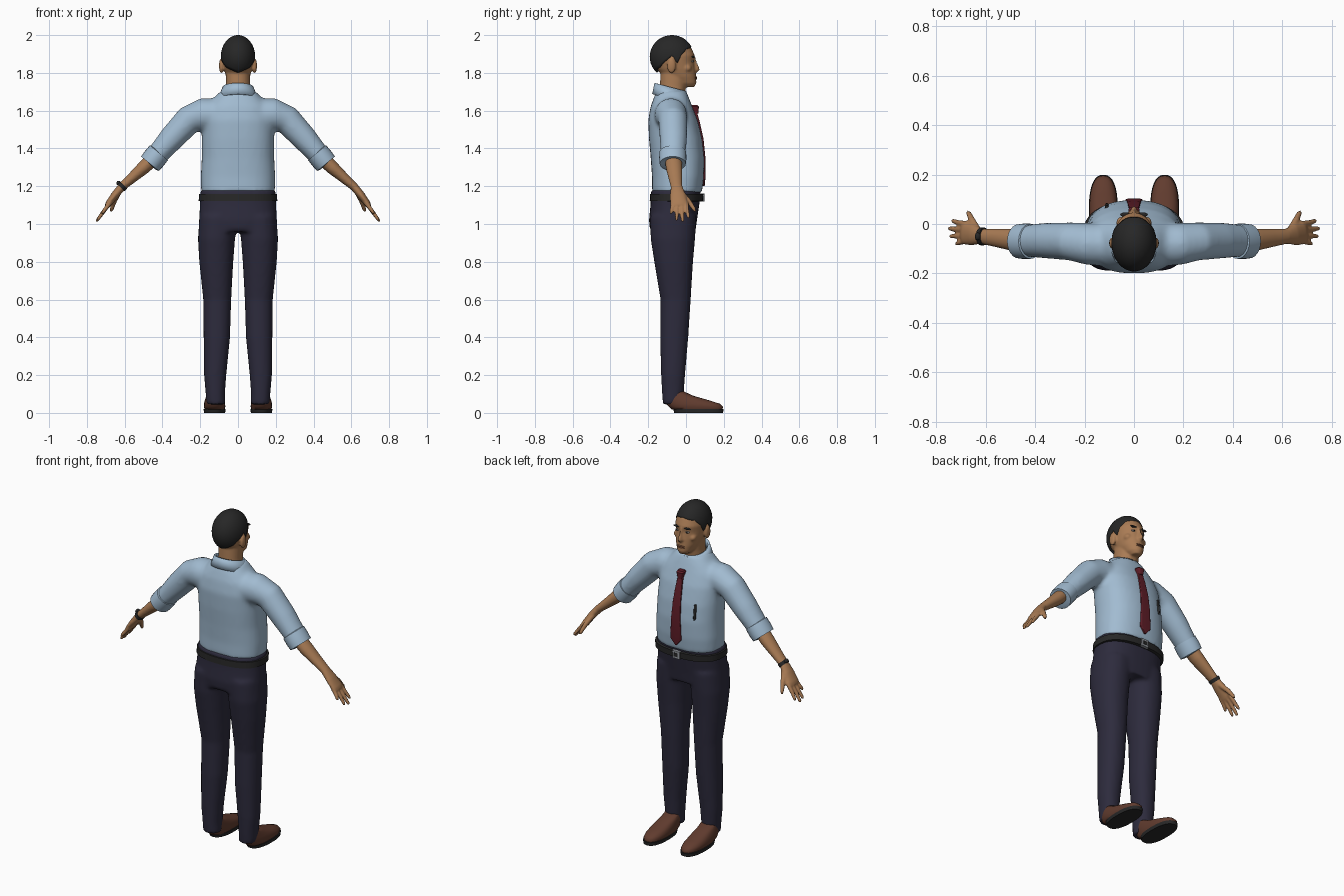
import bpy, bmesh, math
from mathutils import Vector

cube = bpy.data.objects.get("Cube")
if cube:
    bpy.data.objects.remove(cube, do_unlink=True)


def material(name, r, g, b):
    mat = bpy.data.materials.new(name)
    mat.use_nodes = True
    mat.diffuse_color = (r, g, b, 1)
    bsdf = next(n for n in mat.node_tree.nodes if n.type == 'BSDF_PRINCIPLED')
    bsdf.inputs["Base Color"].default_value = (r, g, b, 1)
    bsdf.inputs["Roughness"].default_value = 0.7
    return mat


SHIRT = material("light blue cotton", 0.36, 0.50, 0.64)
TROUSER = material("dark navy cloth", 0.026, 0.024, 0.046)
SKIN = material("tan skin", 0.40, 0.20, 0.09)
BLACK = material("near black", 0.02, 0.02, 0.02)
LEATHER = material("brown leather", 0.12, 0.045, 0.028)
TIE = material("dark red silk", 0.11, 0.012, 0.02)
METAL = material("grey metal", 0.3, 0.32, 0.35)
LIP = material("muted lip", 0.24, 0.095, 0.05)
EYE = material("eye white", 0.6, 0.55, 0.5)


def skin_rings(bm, rings):
    """Bridge equal rings of points and cap both ends."""
    loops = [[bm.verts.new(p) for p in ring] for ring in rings]
    n = len(loops[0])
    for a, b in zip(loops, loops[1:]):
        for i in range(n):
            j = (i + 1) % n
            bm.faces.new((a[i], a[j], b[j], b[i]))
    bm.faces.new(loops[0])
    bm.faces.new(loops[-1])


def stack(bm, rows, side=1, power=2.2, n=32):
    """Horizontal sections: height, half width, back y, front y, centre x."""
    rings = []
    for z, half, back, front, *cx in rows:
        x0, ring = (cx[0] if cx else 0), []
        for i in range(n):
            c, s = math.cos(math.tau * i / n), math.sin(math.tau * i / n)
            x = half * math.copysign(abs(c) ** (2 / power), c)
            y = (front - back) / 2 * math.copysign(abs(s) ** (2 / power), s)
            ring.append((side * (x0 + x), (front + back) / 2 + y, z))
        rings.append(ring)
    skin_rings(bm, rings)


def tube(bm, rows, side=1, n=16):
    """Sections along a path: x, y, z, breadth in y, thickness across."""
    pts = [Vector(r[:3]) for r in rows]
    rings = []
    for i, row in enumerate(rows):
        t = (pts[min(i + 1, len(pts) - 1)] - pts[max(i - 1, 0)]).normalized()
        u = Vector((0, 1, 0))
        u = (u - t * u.dot(t)).normalized()
        v = t.cross(u)
        ring = []
        for k in range(n):
            a = math.tau * k / n
            p = pts[i] + u * math.cos(a) * row[3] + v * math.sin(a) * row[4]
            ring.append((side * p.x, p.y, p.z))
        rings.append(ring)
    skin_rings(bm, rings)


def ball(bm, centre, size):
    made = bmesh.ops.create_uvsphere(bm, u_segments=16, v_segments=10, radius=1)
    for v in made["verts"]:
        v.co = Vector(centre) + Vector(a * b for a, b in zip(v.co, size))


def finish(name, bm, mat, voxel=0, smooth=4, solid=0, angle=40):
    bmesh.ops.recalc_face_normals(bm, faces=bm.faces)
    mesh = bpy.data.meshes.new(name)
    bm.to_mesh(mesh)
    bm.free()
    mesh.materials.append(mat)
    obj = bpy.data.objects.new(name, mesh)
    bpy.context.collection.objects.link(obj)
    bpy.ops.object.select_all(action='DESELECT')
    obj.select_set(True)
    bpy.context.view_layer.objects.active = obj
    if solid:
        mod = obj.modifiers.new("Thickness", 'SOLIDIFY')
        mod.thickness, mod.offset = solid, -1
    if voxel:
        mod = obj.modifiers.new("Blend", 'REMESH')
        mod.mode, mod.voxel_size, mod.use_smooth_shade = 'VOXEL', voxel, True
        mod = obj.modifiers.new("Soften", 'SMOOTH')
        mod.factor, mod.iterations = 0.5, smooth
    else:
        bpy.ops.object.shade_smooth_by_angle(angle=math.radians(angle))
    return obj


SIDES = (-1, 1)

# Shirt: body and sleeves blended together
bm = bmesh.new()
stack(bm, [(1.165, .195, -.18, .085), (1.25, .197, -.18, .095), (1.35, .192, -.187, .097),
           (1.45, .192, -.196, .086), (1.55, .19, -.2, .062), (1.62, .17, -.188, .034),
           (1.665, .13, -.172, .017), (1.705, .09, -.155, 0)], power=2.4)
for s in SIDES:
    tube(bm, [(.08, -.085, 1.575, .09, .09), (.19, -.08, 1.58, .085, .086), (.26, -.07, 1.552, .077, .076),
              (.35, -.067, 1.455, .073, .068), (.44, -.068, 1.352, .064, .055)], s, 24)
finish("shirt", bm, SHIRT, .013, 5)

# Rolled sleeve cuffs
bm = bmesh.new()
for s in SIDES:
    tube(bm, [(.418, -.07, 1.378, .06, .052), (.419, -.07, 1.377, .071, .062), (.445, -.07, 1.345, .072, .063),
              (.466, -.07, 1.319, .069, .061), (.467, -.07, 1.318, .05, .042)], s, 24)
finish("sleeve_cuffs", bm, SHIRT)

# Shirt collar: a folded band open at the front with two points
bm = bmesh.new()
rows, count, gap = [], 40, .1
for i in range(count + 1):
    a = gap + (math.tau - 2 * gap) * i / count
    near = max(0, 1 - min(a, math.tau - a) / .75)
    sx, sy = math.sin(a), math.cos(a)
    top = Vector((.082 * sx, -.083 + .084 * sy, 1.725 - .022 * sy))
    low = Vector((.107 * sx, -.079 + (.1 + .012 * near) * sy, 1.66 - .028 * sy - .03 * near))
    low.x += math.copysign(.028 * near, sx)
    rows.append([bm.verts.new(top.lerp(low, t)) for t in (0, .5, 1)])
for a, b in zip(rows, rows[1:]):
    for k in range(2):
        bm.faces.new((a[k], b[k], b[k + 1], a[k + 1]))
finish("collar", bm, SHIRT, solid=.012)

# Trousers: hips and legs blended together
bm = bmesh.new()
stack(bm, [(1.18, .2, -.185, .082), (1.1, .202, -.188, .07), (1.02, .206, -.196, .058),
           (.96, .205, -.19, .05)], power=2.4)
for s in SIDES:
    stack(bm, [(1.04, .105, -.19, .055, .1), (.92, .098, -.187, .048, .114), (.8, .09, -.168, .037, .115),
               (.6, .074, -.135, .025, .11), (.4, .07, -.137, .012, .112), (.2, .059, -.132, -.005, .121),
               (.1, .051, -.127, -.012, .12), (.045, .049, -.122, -.03, .118)], s)
finish("trousers", bm, TROUSER, .012, 4)

# Belt with buckle
bm = bmesh.new()
stack(bm, [(1.12, .2, -.184, .08), (1.122, .208, -.192, .09), (1.158, .207, -.19, .092),
           (1.16, .2, -.184, .084)], power=2.4, n=48)
finish("belt", bm, BLACK)
bm = bmesh.new()
stack(bm, [(1.118, .024, .08, .097), (1.162, .024, .08, .097)], power=12)
finish("belt_buckle", bm, METAL, angle=30)
bm = bmesh.new()
stack(bm, [(1.129, .013, .09, .099), (1.151, .013, .09, .099)], power=12)
finish("buckle_centre", bm, BLACK, angle=30)

# Shoes and soles
bm = bmesh.new()
for s in SIDES:
    stack(bm, [(.018, .052, -.075, .192, .123), (.032, .057, -.09, .196, .124), (.048, .056, -.104, .18, .124),
               (.066, .053, -.112, .125, .123), (.09, .047, -.113, .04, .121), (.115, .042, -.11, -.015, .12)],
          s, 2.4)
finish("shoes", bm, LEATHER, angle=60)
bm = bmesh.new()
for s in SIDES:
    stack(bm, [(0, .056, -.062, .196, .124), (.02, .058, -.068, .199, .124)], s, 2.4)
finish("shoe_soles", bm, BLACK)

# Forearms, palms and fingers
bm = bmesh.new()
for s in SIDES:
    tube(bm, [(.42, -.07, 1.375, .045, .04), (.5, -.063, 1.298, .044, .036), (.56, -.056, 1.245, .037, .028),
              (.615, -.05, 1.197, .031, .022), (.65, -.044, 1.155, .042, .021), (.685, -.038, 1.108, .046, .017),
              (.695, -.037, 1.093, .04, .012)], s)
    for base, tip, z in ((0, .013, 1.03), (-.024, -.018, 1.01), (-.048, -.05, 1.018), (-.069, -.08, 1.052)):
        x = .75 - (z - 1.01) * .7
        tube(bm, [(.675, base, 1.115, .012, .012), ((.69 + x) / 2, (base + tip) / 2, (z + 1.1) / 2, .011, .011),
                  (x - .004, tip, z + .008, .009, .009), (x, tip, z, .005, .005)], s, 10)
    tube(bm, [(.632, -.025, 1.165, .016, .014), (.655, .015, 1.12, .014, .014),
              (.668, .042, 1.08, .011, .011), (.673, .05, 1.065, .006, .006)], s, 10)
finish("arms_and_hands", bm, SKIN, .006, 3)

# Wrist watch
bm = bmesh.new()
tube(bm, [(.606, -.05, 1.207, .036, .027), (.62, -.05, 1.192, .036, .027)], -1, 20)
ball(bm, (-.632, -.05, 1.217), (.012, .016, .012))
finish("wrist_watch", bm, BLACK)

# Head, neck, nose and ears blended together
bm = bmesh.new()
stack(bm, [(1.66, .07, -.145, -.01), (1.73, .064, -.138, .0), (1.8, .064, -.135, .01)])
stack(bm, [(1.725, .026, -.03, .044), (1.745, .046, -.075, .055), (1.78, .063, -.12, .054),
           (1.82, .075, -.155, .049), (1.86, .082, -.175, .042), (1.893, .084, -.18, .046),
           (1.935, .076, -.168, .027), (1.965, .052, -.135, -.01), (1.98, .03, -.11, -.04)], power=2.1)
stack(bm, [(1.802, .011, .0, .058), (1.814, .018, .0, .073), (1.828, .014, .0, .072),
           (1.85, .009, .0, .06), (1.885, .009, .0, .05)], power=2, n=16)
for s in SIDES:
    ball(bm, (.088 * s, -.077, 1.838), (.013, .024, .04))
    ball(bm, (.05 * s, .005, 1.825), (.022, .025, .02))
finish("head", bm, SKIN, .006, 3)

# Eyes, irises, brows and lips as thin raised patches
for name, mat, x, y, z, size in (
        ("eyes", EYE, .033, .034, 1.862, (.013, .007, .005)),
        ("irises", BLACK, .033, .038, 1.862, (.006, .005, .005)),
        ("eyebrows", BLACK, .035, .038, 1.885, (.021, .009, .005))):
    bm = bmesh.new()
    for s in SIDES:
        ball(bm, (x * s, y, z), size)
    finish(name, bm, mat)
bm = bmesh.new()
for z in (1.777, 1.769):
    ball(bm, (0, .049, z), (.023, .01, .005))
finish("lips", bm, LIP)

# Hair: a cap from the crown down to a shaped hairline
HAIRLINE = [(0, 1.08), (45, 1.2), (65, 1.5), (76, 1.9), (88, 1.5), (105, 1.75), (130, 2.1), (180, 2.4)]


def hairline(deg):
    for (a, p), (b, q) in zip(HAIRLINE, HAIRLINE[1:]):
        if deg <= b:
            return p + (q - p) * (deg - a) / (b - a)


bm = bmesh.new()
around, down = 72, 14
crown = bm.verts.new((0, -.075, 2.0))
strips = []
for i in range(around):
    deg = 360 * i / around
    az, limit = math.radians(deg), hairline(min(deg, 360 - deg))
    strip = []
    for k in range(1, down + 1):
        p = limit * k / down
        strip.append(bm.verts.new((.091 * math.sin(p) * math.sin(az),
                                   -.075 + .117 * math.sin(p) * math.cos(az), 1.885 + .115 * math.cos(p))))
    strips.append(strip)
for i, a in enumerate(strips):
    b = strips[(i + 1) % around]
    bm.faces.new((crown, a[0], b[0]))
    for k in range(down - 1):
        bm.faces.new((a[k], a[k + 1], b[k + 1], b[k]))
finish("hair", bm, BLACK, solid=.014, angle=50)

# Necktie: blade lying on the shirt, and knot
bm = bmesh.new()
stack(bm, [(1.2, .004, .07, .099), (1.235, .035, .07, .102), (1.35, .031, .07, .103), (1.45, .026, .06, .093),
           (1.54, .021, .04, .073), (1.6, .015, .03, .056)], power=8)
finish("tie_blade", bm, TIE)
bm = bmesh.new()
stack(bm, [(1.585, .014, .02, .066), (1.622, .023, .02, .068), (1.63, .018, .02, .06)], power=4)
finish("tie_knot", bm, TIE)

# Pen clipped on the chest
bm = bmesh.new()
stack(bm, [(1.37, .004, .068, .082, -.11), (1.38, .007, .066, .085, -.11), (1.455, .007, .058, .077, -.11),
           (1.46, .005, .06, .075, -.11)], n=12)
finish("pen", bm, BLACK)
